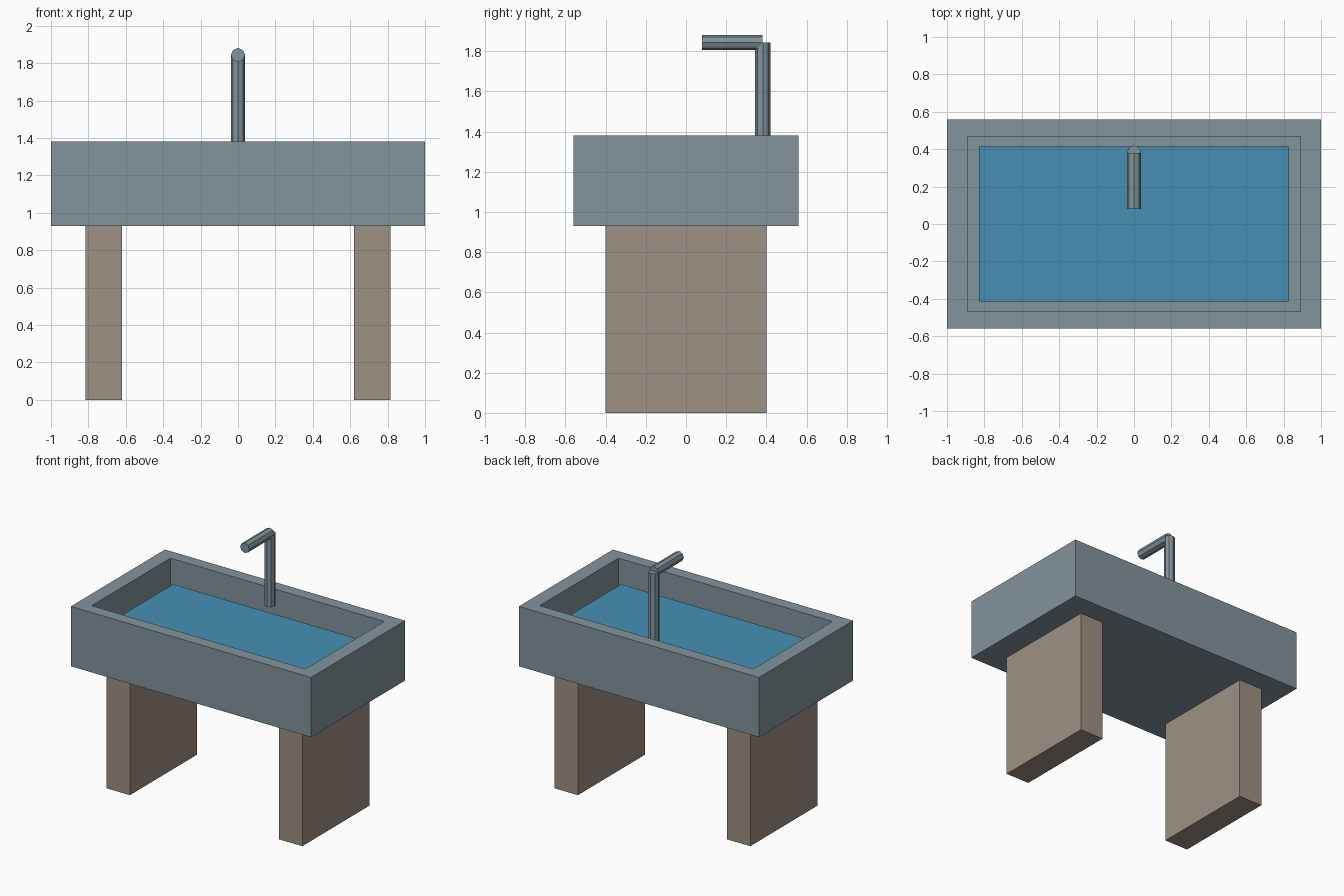
import bpy, bmesh, math
from mathutils import Matrix

if "Cube" in bpy.data.objects:
    bpy.data.objects.remove(bpy.data.objects["Cube"])


def material(name, color):
    m = bpy.data.materials.new(name)
    m.diffuse_color = (*color, 1)
    m.use_nodes = True
    m.node_tree.nodes["Principled BSDF"].inputs["Base Color"].default_value = m.diffuse_color
    return m


STONE = material("grey blue stone", (0.227, 0.296, 0.337))
WOOD = material("tan leg", (0.342, 0.283, 0.227))
WATER = material("blue water", (0.061, 0.279, 0.456))


def finish(name, bm, mat):
    bmesh.ops.recalc_face_normals(bm, faces=bm.faces)
    me = bpy.data.meshes.new(name)
    bm.to_mesh(me)
    bm.free()
    me.materials.append(mat)
    ob = bpy.data.objects.new(name, me)
    bpy.context.collection.objects.link(ob)
    return ob


def box_mesh(x0, x1, y0, y1, z0, z1):
    bm = bmesh.new()
    bmesh.ops.create_cube(bm, size=1)
    bmesh.ops.scale(bm, vec=(x1 - x0, y1 - y0, z1 - z0), verts=bm.verts)
    bmesh.ops.translate(bm, vec=((x0 + x1) / 2, (y0 + y1) / 2, (z0 + z1) / 2), verts=bm.verts)
    return bm


def pipe(name, center, length, rot):
    bm = bmesh.new()
    bmesh.ops.create_cone(bm, cap_ends=True, segments=8, radius1=0.038, radius2=0.038, depth=length,
                          matrix=Matrix.Translation(center) @ rot)
    return finish(name, bm, STONE)


# Basin: box whose top is inset to a rim and pushed down to the floor
bm = box_mesh(-1, 1, -0.56, 0.56, 0.93, 1.38)
top = max(bm.faces, key=lambda f: f.calc_center_median().z)
bmesh.ops.inset_region(bm, faces=[top], thickness=0.05)
for v in top.verts:
    v.co.x = math.copysign(0.89, v.co.x)
    v.co.y = math.copysign(0.468, v.co.y)
floor = bmesh.ops.extrude_discrete_faces(bm, faces=[top])["faces"][0]
for v in floor.verts:
    v.co.z = 1.10
finish("basin", bm, STONE)

# Water block resting on the basin floor
finish("water", box_mesh(-0.83, 0.83, -0.415, 0.415, 1.10, 1.22), WATER)

# Two slab legs
for side, name in ((-1, "left_leg"), (1, "right_leg")):
    a, b = sorted((side * 0.62, side * 0.815))
    finish(name, box_mesh(a, b, -0.40, 0.40, 0, 0.93), WOOD)

# Faucet
pipe("faucet_post", (0, 0.382, 1.57), 0.545, Matrix.Identity(4))
pipe("faucet_spout", (0, 0.23, 1.843), 0.30, Matrix.Rotation(math.pi / 2, 4, 'X'))
